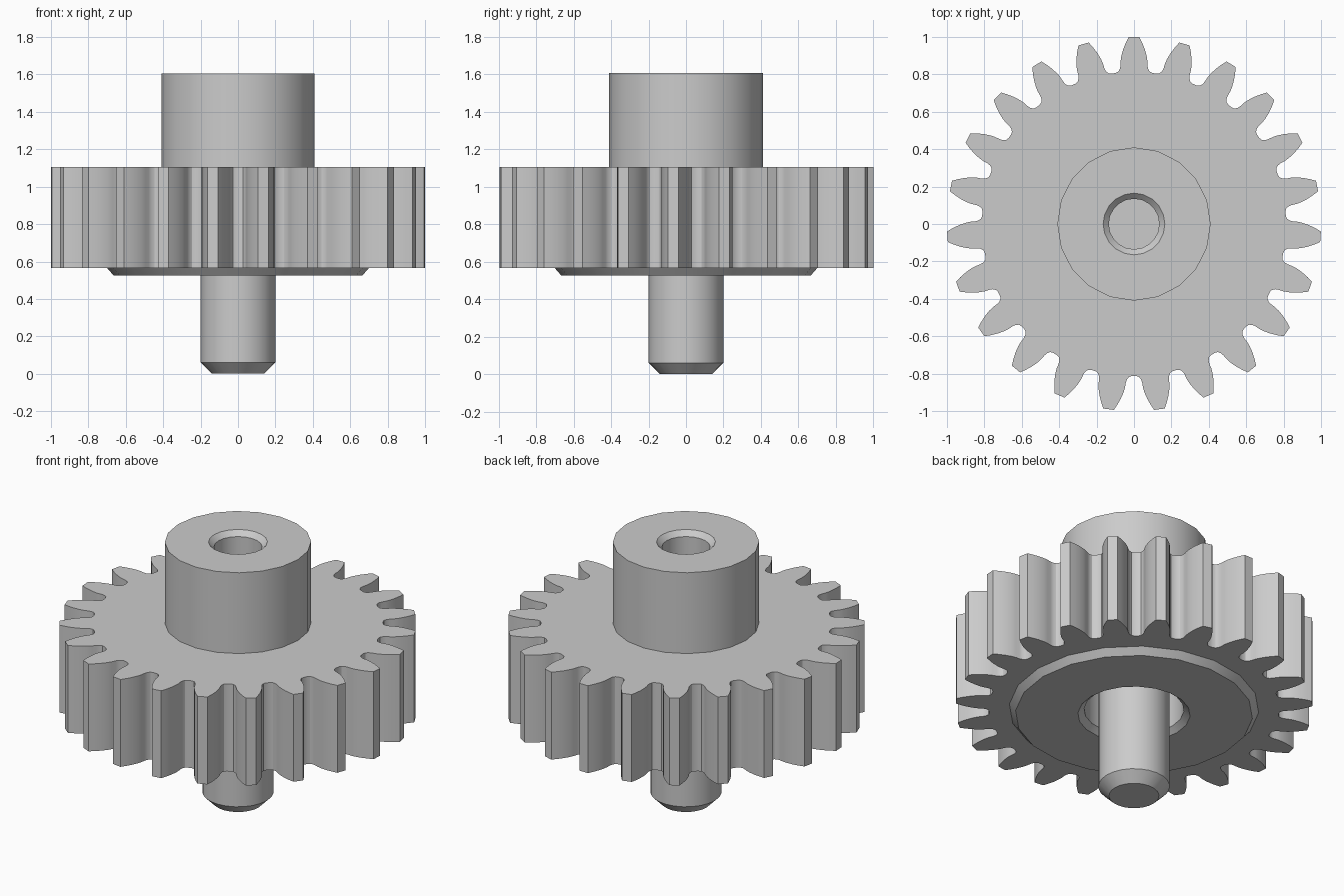
import bpy
import bmesh
from math import acos, cos, pi, sin, tan
from mathutils import Vector

cube = bpy.data.objects.get("Cube")
if cube:
    bpy.data.objects.remove(cube, do_unlink=True)

grey = bpy.data.materials.new("plain_grey")
grey.use_nodes = True
COLOUR = (0.6, 0.6, 0.6, 1)
grey.diffuse_color = COLOUR
grey.node_tree.nodes["Principled BSDF"].inputs["Base Color"].default_value = COLOUR


def loft(name, rings):
    """Join successive closed rings of points with quads."""
    bm = bmesh.new()
    loops = [[bm.verts.new(p) for p in ring] for ring in rings]
    for a, b in zip(loops, loops[1:]):
        n = len(a)
        for i in range(n):
            j = (i + 1) % n
            bm.faces.new((a[i], a[j], b[j], b[i]))
    bmesh.ops.remove_doubles(bm, verts=bm.verts, dist=0.0001)
    mesh = bpy.data.meshes.new(name)
    bm.to_mesh(mesh)
    bm.free()
    mesh.materials.append(grey)
    obj = bpy.data.objects.new(name, mesh)
    bpy.context.collection.objects.link(obj)
    bpy.ops.object.select_all(action="DESELECT")
    obj.select_set(True)
    bpy.context.view_layer.objects.active = obj
    bpy.ops.object.shade_smooth_by_angle(angle=pi / 6)
    return obj


def ring(radius, z, angles):
    return [Vector((radius * cos(a), radius * sin(a), z)) for a in angles]


def lathe(name, profile, sides):
    angles = [2 * pi * i / sides for i in range(sides)]
    return loft(name, [ring(r, z, angles) for r, z in profile])


# Toothed wheel: involute flanks with rounded roots
TEETH = 23
PITCH_RADIUS = TEETH / (TEETH + 2)
BASE_RADIUS = PITCH_RADIUS * cos(pi / 9)


def involute(r):
    a = acos(min(1, BASE_RADIUS / r))
    return tan(a) - a


def half_angle(r):
    return pi / (2 * TEETH) + involute(PITCH_RADIUS) - involute(r)


flank = [(0.813, 0.122), (0.818, 0.104), (0.832, 0.091), (0.85, 0.085)]
flank += [(r, half_angle(r)) for r in (0.875, 0.9, 0.935, 0.97, 1.0)]
tooth = [(r, -a) for r, a in flank] + [(r, a) for r, a in reversed(flank)]
outline = [(r, a + pi / 2 + 2 * pi * k / TEETH) for k in range(TEETH) for r, a in tooth]
angles = [a for r, a in outline]


def tooth_ring(z):
    return [Vector((r * cos(a), r * sin(a), z)) for r, a in outline]


GEAR_BOTTOM, GEAR_TOP = 0.565, 1.105
loft("toothed_wheel", [ring(0.66, GEAR_BOTTOM, angles), tooth_ring(GEAR_BOTTOM),
                       tooth_ring(GEAR_TOP), ring(0.36, GEAR_TOP, angles)])

# Upper hub with chamfered blind bore
lathe("upper_hub", [(0.41, GEAR_TOP), (0.41, 1.605), (0.165, 1.605),
                    (0.135, 1.575), (0.135, 1.1), (0, 1.1)], 20)

# Lower bevelled boss with a recess around the shaft
lathe("lower_boss", [(0, 0.8), (0.28, 0.8), (0.28, 0.555), (0.315, 0.525),
                     (0.665, 0.525), (0.70, GEAR_BOTTOM)], 20)

# Shaft with chamfered end
lathe("shaft", [(0, 0), (0.14, 0), (0.2, 0.06), (0.2, 0.8)], 24)
